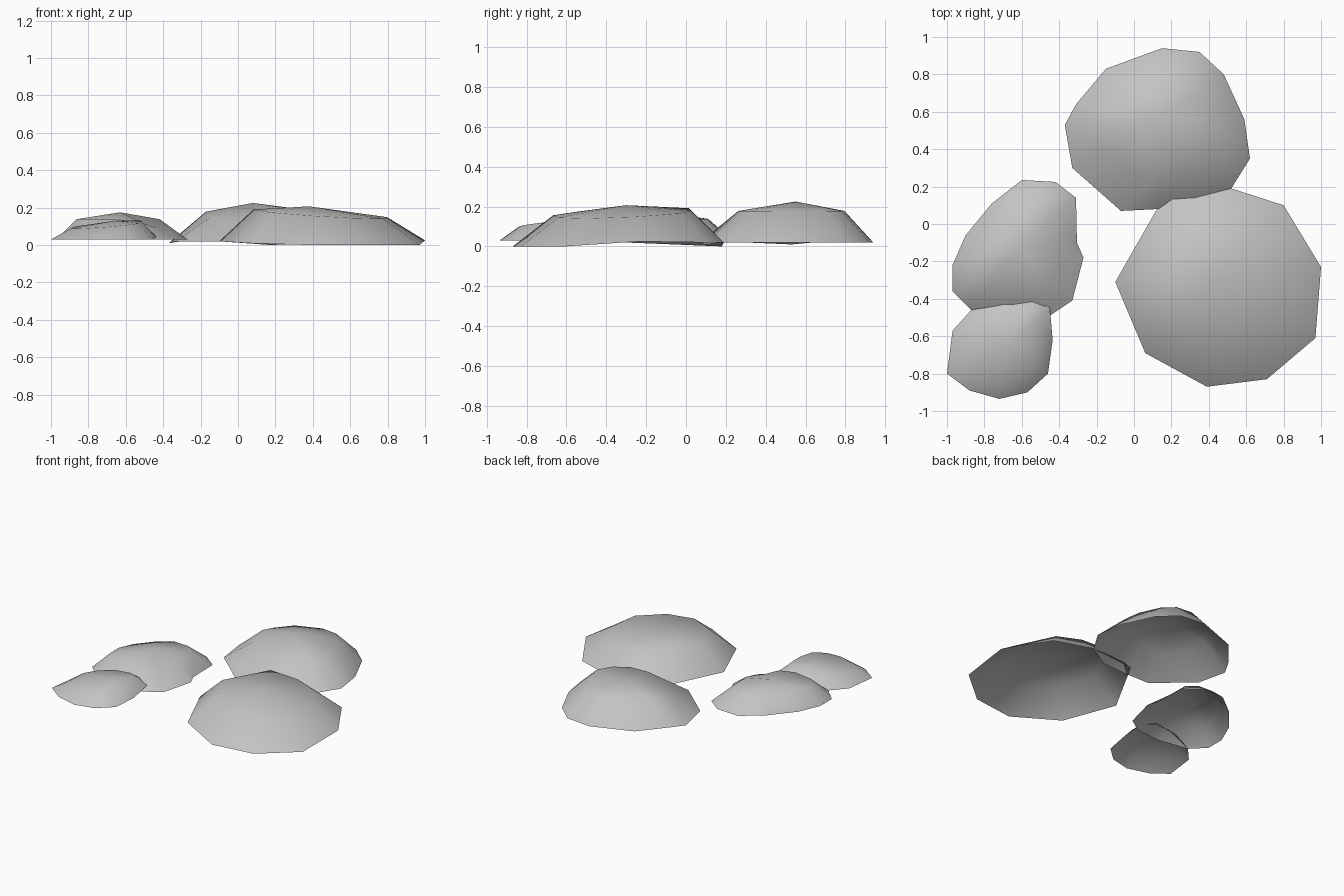
import bpy
import bmesh
from mathutils import Vector

default_cube = bpy.data.objects.get("Cube")
if default_cube:
    bpy.data.objects.remove(default_cube, do_unlink=True)

# One grey stone colour for all the rocks
stone_grey = bpy.data.materials.new("stone grey")
stone_grey.use_nodes = True
colour = (0.55, 0.55, 0.55, 1)
stone_grey.diffuse_color = colour
shader = stone_grey.node_tree.nodes["Principled BSDF"]
shader.inputs["Base Color"].default_value = colour
shader.inputs["Roughness"].default_value = 0.9


def make_rock(name, peak, shrink, shoulder_centre, shoulder_height, tilt, rim):
    """Open faceted dome: a ground rim, a shoulder ring and a low peak.

    Each rim point holds x, y, z and, if wanted, its own shoulder height.
    The shoulder is the rim shrunk around shoulder_centre.
    """
    mesh = bpy.data.meshes.new(name)
    bm = bmesh.new()
    centre = Vector(shoulder_centre)
    lower, upper = [], []
    for x, y, z, *own_height in rim:
        lower.append(bm.verts.new((x, y, z)))
        spot = centre + (Vector((x, y)) - centre) * shrink
        slope = (spot - centre).dot(Vector(tilt))
        height = own_height[0] if own_height else shoulder_height + slope
        upper.append(bm.verts.new((spot.x, spot.y, height)))
    top = bm.verts.new(peak)

    # Sloping sides and the fan over the top
    count = len(rim)
    for i in range(count):
        j = (i + 1) % count
        bm.faces.new((lower[i], lower[j], upper[j], upper[i]))
        bm.faces.new((upper[i], upper[j], top))
    for face in bm.faces:
        face.smooth = True
    bm.to_mesh(mesh)
    bm.free()

    mesh.materials.append(stone_grey)
    rock = bpy.data.objects.new(name, mesh)
    bpy.context.collection.objects.link(rock)
    return rock


# Rims run anticlockwise as seen from above
make_rock(
    "large_rock", peak=(0.38, -0.30, 0.207), shrink=0.65,
    shoulder_centre=(0.42, -0.29), shoulder_height=0.17, tilt=(-0.06, 0.04),
    rim=[(-0.10, -0.31, 0.02), (0.06, -0.69, 0.01), (0.39, -0.87, 0),
         (0.71, -0.83, 0), (0.97, -0.61, 0), (1, -0.23, 0.025),
         (0.80, 0.10, 0.02), (0.52, 0.19, 0.02), (0.18, 0.18, 0)])

make_rock(
    "back_rock", peak=(0.08, 0.55, 0.225), shrink=0.62,
    shoulder_centre=(0.15, 0.56), shoulder_height=0.178, tilt=(0, 0),
    rim=[(0.15, 0.94, 0.02), (-0.15, 0.83, 0.02), (-0.31, 0.64, 0.02),
         (-0.37, 0.53, 0.01), (-0.33, 0.30, 0.02, 0.15),
         (-0.07, 0.07, 0.02, 0.14), (0.13, 0.08, 0.01),
         (0.35, 0.09, 0.01), (0.52, 0.19, 0.02), (0.62, 0.35, 0.02),
         (0.59, 0.56, 0.02), (0.48, 0.80, 0.02), (0.35, 0.92, 0.02)])

make_rock(
    "left_rock", peak=(-0.63, -0.13, 0.175), shrink=0.67,
    shoulder_centre=(-0.65, -0.14), shoulder_height=0.138, tilt=(0, 0),
    rim=[(-0.60, 0.235, 0.03), (-0.76, 0.11, 0.03), (-0.90, -0.06, 0.03),
         (-0.97, -0.22, 0.03), (-0.97, -0.36, 0.03), (-0.87, -0.46, 0.03),
         (-0.65, -0.50, 0.03), (-0.45, -0.49, 0.03, 0.12),
         (-0.33, -0.41, 0.03, 0.09), (-0.27, -0.18, 0.03, 0.12),
         (-0.305, -0.10, 0.03), (-0.31, 0.14, 0.03), (-0.42, 0.225, 0.03)])

make_rock(
    "front_rock", peak=(-0.66, -0.62, 0.13), shrink=0.68,
    shoulder_centre=(-0.68, -0.65), shoulder_height=0.11, tilt=(0.08, 0.06),
    rim=[(-0.97, -0.57, 0.03), (-1, -0.80, 0.03), (-0.88, -0.89, 0.03),
         (-0.72, -0.935, 0.03), (-0.57, -0.90, 0.03), (-0.46, -0.80, 0.03),
         (-0.435, -0.62, 0.04), (-0.45, -0.45, 0.06), (-0.52, -0.38, 0.06),
         (-0.70, -0.38, 0.04), (-0.87, -0.46, 0.03)])
